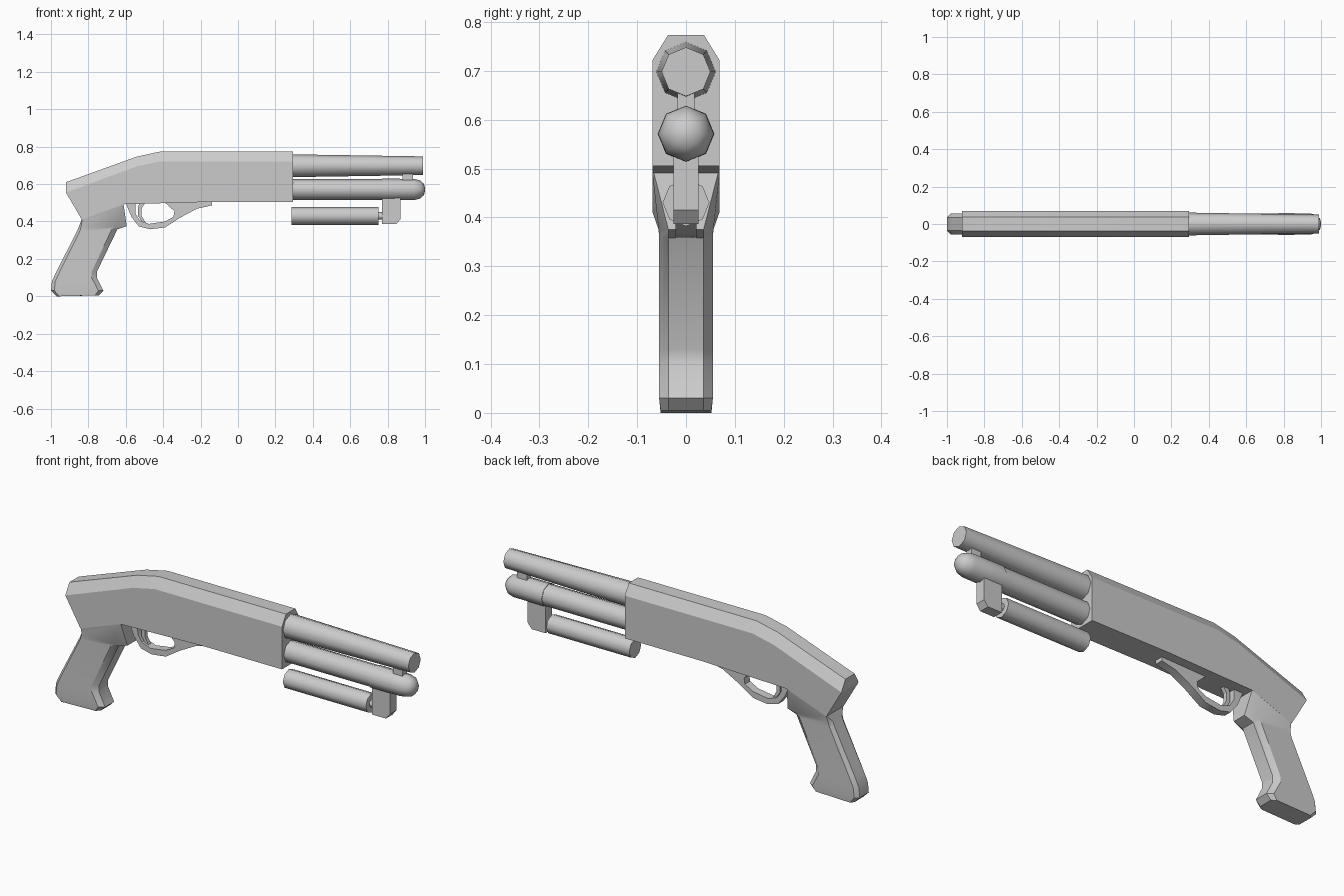
import bpy
import bmesh
from math import cos, sin, pi, radians

if "Cube" in bpy.data.objects:
    bpy.data.objects.remove(bpy.data.objects["Cube"], do_unlink=True)

grey = bpy.data.materials.new("plain grey")
grey.use_nodes = True
COLOUR = (0.6, 0.6, 0.6, 1)
grey.diffuse_color = COLOUR
grey.node_tree.nodes["Principled BSDF"].inputs["Base Color"].default_value = COLOUR


def loft(name, rings, angle=30):
    """Skin equal-length rings of points and cap both ends."""
    bm = bmesh.new()
    rows = [[bm.verts.new(p) for p in ring] for ring in rings]
    n = len(rows[0])
    for a, b in zip(rows, rows[1:]):
        for i in range(n):
            j = (i + 1) % n
            bm.faces.new((a[i], a[j], b[j], b[i]))
    bm.faces.new(rows[0][::-1])
    bm.faces.new(rows[-1])
    bmesh.ops.remove_doubles(bm, verts=bm.verts, dist=0.0005)
    bmesh.ops.recalc_face_normals(bm, faces=bm.faces)
    mesh = bpy.data.meshes.new(name)
    bm.to_mesh(mesh)
    bm.free()
    mesh.materials.append(grey)
    ob = bpy.data.objects.new(name, mesh)
    bpy.context.collection.objects.link(ob)
    bpy.ops.object.select_all(action='DESELECT')
    ob.select_set(True)
    bpy.context.view_layer.objects.active = ob
    bpy.ops.object.shade_smooth_by_angle(angle=radians(angle))
    return ob


def outline(points, y):
    return [(x, y, z) for x, z in points]


def prism(name, points, half):
    return loft(name, [outline(points, -half), outline(points, half)])


def rod(name, z, stations):
    """Eight-sided turned part along x from (x, radius) stations."""
    return loft(name, [[(x, r * cos(k * pi / 4), z + r * sin(k * pi / 4))
                        for k in range(8)] for x, r in stations], 50)


# Receiver: side profile with chamfered top edges
top = [(-0.92, 0.555), (-0.92, 0.61), (-0.54, 0.747), (-0.42, 0.773), (0.295, 0.773)]
base = [(0.295, 0.505), (-0.14, 0.505), (-0.61, 0.492), (-0.835, 0.41)]
full = top + base
side = top[:1] + [(x, z - 0.052) for x, z in top[1:]] + base
side[1] = top[0]
loft("receiver", [outline(side, -0.069), outline(full, -0.037),
                  outline(full, 0.037), outline(side, 0.069)])

# Grip: back point, front point, half width, front and back chamfer depth
grip_rows = [
    ((-0.835, 0.412), (-0.612, 0.492), 0.069, 0.004, 0.002),
    ((-0.85, 0.375), (-0.595, 0.375), 0.056, 0.06, 0.012),
    ((-0.86, 0.35), (-0.645, 0.358), 0.055, 0.03, 0.015),
    ((-0.972, 0.13), (-0.755, 0.13), 0.055, 0.028, 0.018),
    ((-0.995, 0.08), (-0.755, 0.10), 0.055, 0.028, 0.018),
    ((-1.0, 0.03), (-0.72, 0.03), 0.055, 0.026, 0.018),
    ((-0.97, 0.0), (-0.745, 0.005), 0.052, 0.02, 0.015),
]
grip = []
for i, ((xb, zb), (xf, zf), w, cf, cb) in enumerate(grip_rows):
    n = 0.066 if i == 0 else 0.036
    half = [(xb, n, zb), (xb + cb, w, zb), (xf - cf, w, zf), (xf, n, zf)]
    grip.append(half + [(x, -y, z) for x, y, z in reversed(half)])
loft("grip", grip)

# Upper barrel, lower tube with collar and rounded nose
rod("barrel", 0.698, [(0.28, 0.061), (0.99, 0.05)])
rod("lower_tube", 0.571, [(0.28, 0.055), (0.8, 0.055)])
rod("tube_cap", 0.571, [(0.77, 0.058), (0.94, 0.057), (0.975, 0.048), (0.994, 0.03), (1.0, 0.008)])
prism("barrel_link", [(0.88, 0.6), (0.935, 0.6), (0.935, 0.67), (0.88, 0.67)], 0.017)

# Front bracket carrying the short rod below
prism("bracket", [(0.77, 0.54), (0.87, 0.54), (0.87, 0.415), (0.848, 0.387), (0.77, 0.387)], 0.026)
rod("under_rod", 0.43, [(0.285, 0.048), (0.75, 0.048)])
rod("rod_joint", 0.43, [(0.74, 0.02), (0.78, 0.02)])

# Trigger guard loop and trigger
guard_outer = [(-0.14, 0.51), (-0.14, 0.486), (-0.22, 0.468), (-0.31, 0.42), (-0.39, 0.368),
               (-0.47, 0.358), (-0.53, 0.373), (-0.57, 0.425), (-0.605, 0.51)]
guard_inner = [(-0.55, 0.51), (-0.547, 0.44), (-0.525, 0.405), (-0.475, 0.387), (-0.39, 0.4),
               (-0.345, 0.425), (-0.34, 0.455), (-0.37, 0.482), (-0.4, 0.51)]
prism("trigger_guard", guard_outer + guard_inner, 0.021)
prism("trigger", [(-0.49, 0.51), (-0.515, 0.47), (-0.515, 0.43), (-0.495, 0.395),
                  (-0.515, 0.4), (-0.535, 0.43), (-0.535, 0.47), (-0.525, 0.51)], 0.01)
